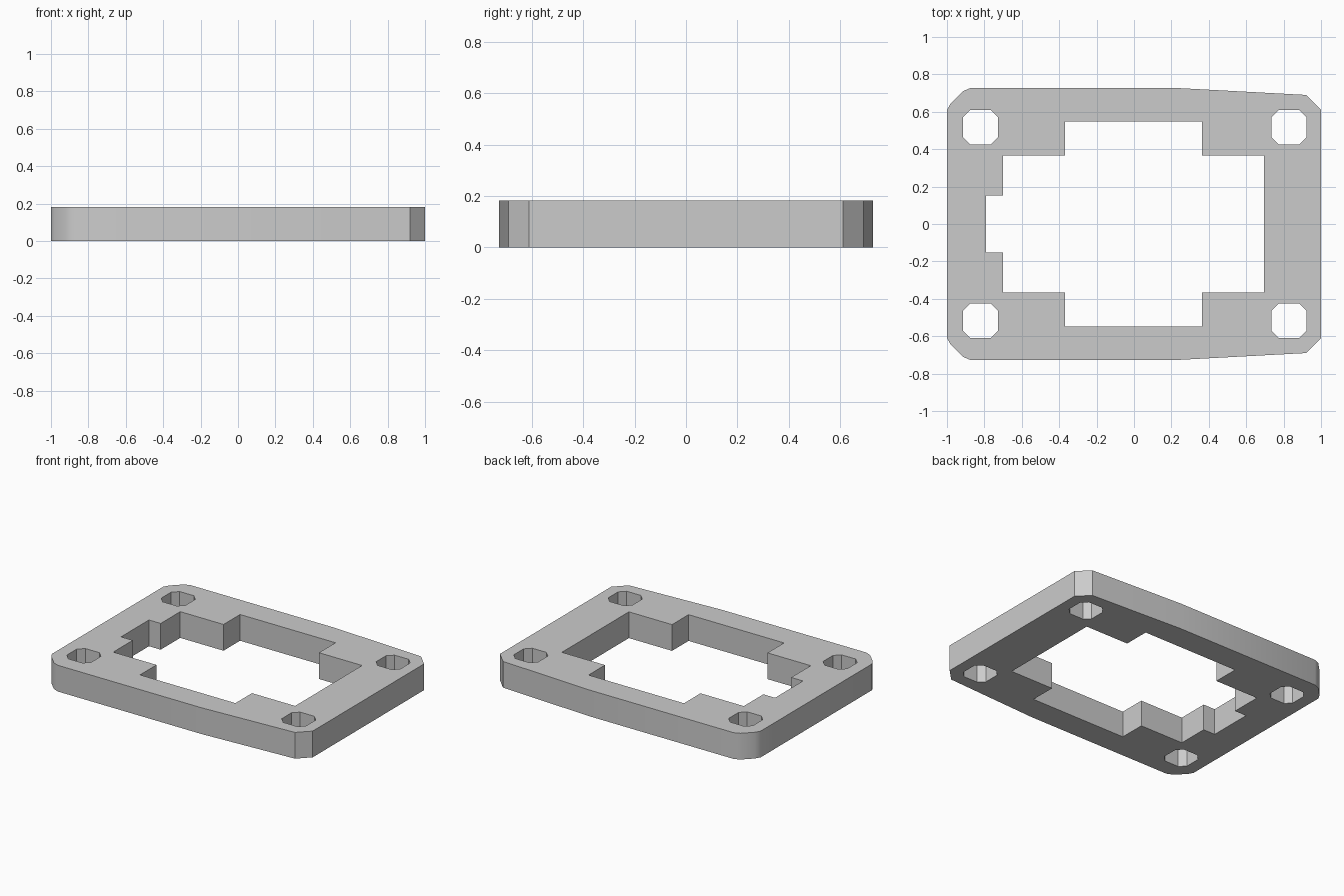
import bpy, bmesh, math

# Remove the default cube
cube = bpy.data.objects.get("Cube")
if cube:
    bpy.data.objects.remove(cube, do_unlink=True)

THICKNESS = 0.182


def mirrored(half):
    """Close a profile given from left to right on +y by mirroring it to -y."""
    return half + [(x, -y) for x, y in reversed(half)]


def chamfered_square(cx, cy, half=0.093, flat=0.054):
    """Eight-sided screw hole: a square with cut corners."""
    corner = [(half, flat), (flat, half)]
    pts = []
    for sx, sy in ((1, 1), (-1, 1), (-1, -1), (1, -1)):
        step = corner if sx * sy > 0 else corner[::-1]
        pts += [(cx + sx * x, cy + sy * y) for x, y in step]
    return pts


# Outer edge: rounded left corners, tapered and chamfered right end
outer = mirrored([(-1, 0.61), (-0.98, 0.645), (-0.915, 0.71), (-0.875, 0.727),
                  (0.23, 0.727), (0.92, 0.69), (1, 0.61)])

# Stepped central opening with a notch on the left
opening = mirrored([(-0.79, 0.153), (-0.7, 0.153), (-0.7, 0.367), (-0.368, 0.367),
                    (-0.368, 0.548), (0.364, 0.548), (0.364, 0.367), (0.695, 0.367)])

# Four screw holes
holes = [chamfered_square(x, y) for x in (-0.82, 0.828) for y in (-0.517, 0.517)]

# Fill between the loops and extrude to a plate
bm = bmesh.new()
edges = []
for loop in [outer, opening] + holes:
    verts = [bm.verts.new((x, y, 0)) for x, y in loop]
    edges += [bm.edges.new((v, verts[i - 1])) for i, v in enumerate(verts)]
bmesh.ops.triangle_fill(bm, edges=edges, use_beauty=True)
top = bmesh.ops.extrude_face_region(bm, geom=bm.faces[:], use_keep_orig=True)
bmesh.ops.translate(bm, vec=(0, 0, THICKNESS),
                    verts=[g for g in top["geom"] if isinstance(g, bmesh.types.BMVert)])
bmesh.ops.recalc_face_normals(bm, faces=bm.faces[:])

mesh = bpy.data.meshes.new("mounting_plate")
bm.to_mesh(mesh)
bm.free()
plate = bpy.data.objects.new("mounting_plate", mesh)
bpy.context.collection.objects.link(plate)

# Plain grey material
grey = bpy.data.materials.new("light_grey")
grey.use_nodes = True
colour = (0.6, 0.6, 0.6, 1)
grey.diffuse_color = colour
grey.node_tree.nodes["Principled BSDF"].inputs["Base Color"].default_value = colour
mesh.materials.append(grey)

# Smooth only the rounded corners
bpy.ops.object.select_all(action="DESELECT")
plate.select_set(True)
bpy.context.view_layer.objects.active = plate
bpy.ops.object.shade_smooth_by_angle(angle=math.radians(35))
